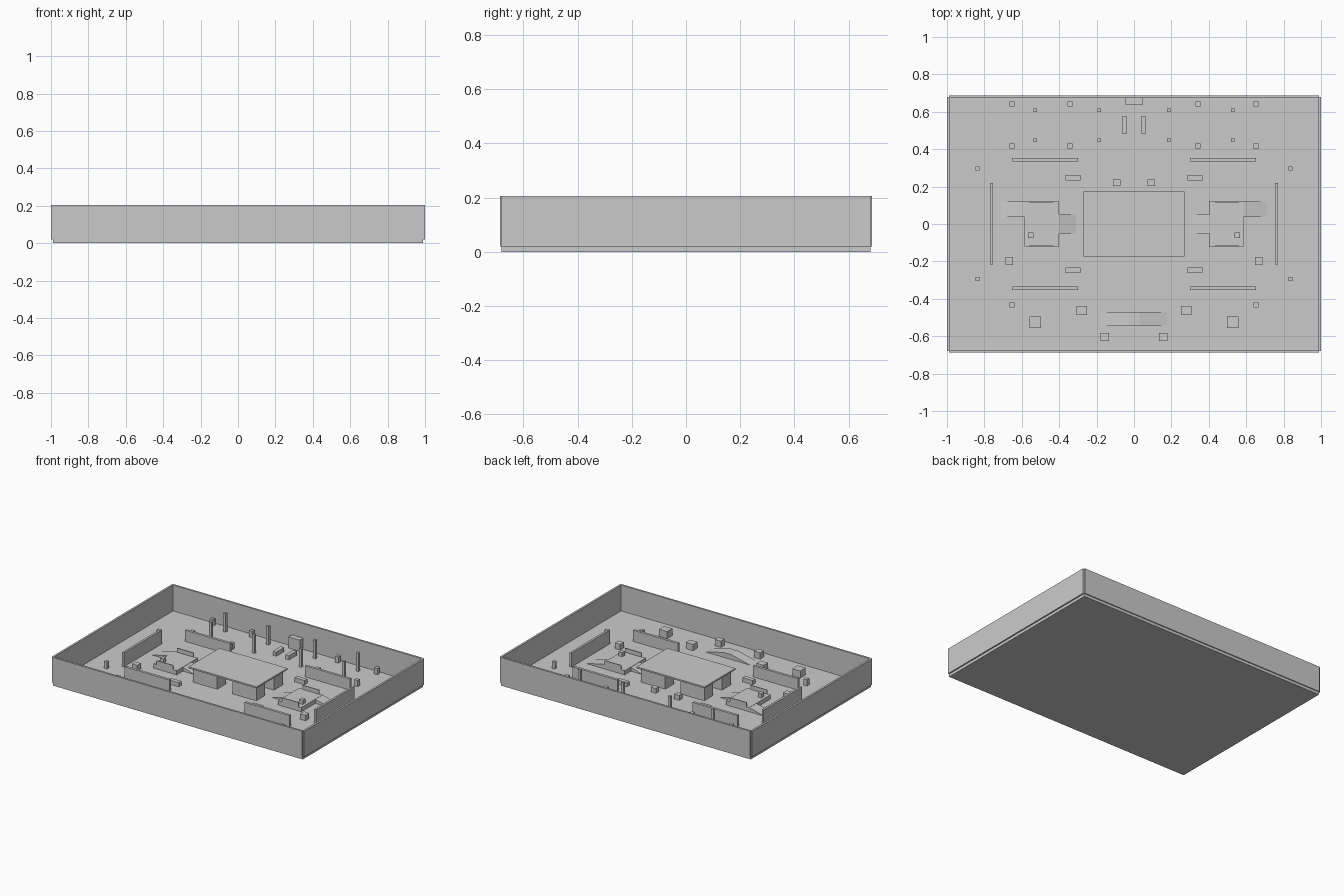
import bpy, bmesh

if "Cube" in bpy.data.objects:
    bpy.data.objects.remove(bpy.data.objects["Cube"])

FLOOR = 0.02


def mesh_object(name, bm):
    bmesh.ops.recalc_face_normals(bm, faces=bm.faces)
    me = bpy.data.meshes.new(name)
    bm.to_mesh(me)
    bm.free()
    ob = bpy.data.objects.new(name, me)
    bpy.context.collection.objects.link(ob)
    return ob


def box(name, x0, x1, y0, y1, z0, z1):
    bm = bmesh.new()
    bmesh.ops.create_cube(bm, size=1)
    for v in bm.verts:
        v.co = ((x0 + x1) / 2 + v.co.x * (x1 - x0),
                (y0 + y1) / 2 + v.co.y * (y1 - y0),
                (z0 + z1) / 2 + v.co.z * (z1 - z0))
    return mesh_object(name, bm)


def prism(name, profile, y0, y1):
    # x-z profile extruded along y
    bm = bmesh.new()
    face = bm.faces.new([bm.verts.new((x, y0, z)) for x, z in profile])
    ext = bmesh.ops.extrude_face_region(bm, geom=[face])
    for g in ext["geom"]:
        if isinstance(g, bmesh.types.BMVert):
            g.co.y = y1
    return mesh_object(name, bm)


def prop(name, x, y, sx, sy, top, base=FLOOR):
    return box(name, x - sx / 2, x + sx / 2, y - sy / 2, y + sy / 2, base, top)


# Tray floor and perimeter walls
box("arena_floor", -0.99, 0.99, -0.68, 0.68, 0, FLOOR)
for s, side in ((-1, "a"), (1, "b")):
    prop("end_wall_" + side, s * 0.993, 0, 0.014, 1.36, 0.205)
    prop("long_wall_" + side, 0, s * 0.68, 1.98, 0.014, 0.205)

# Central roof on four corner blocks
box("center_roof", -0.27, 0.27, -0.175, 0.175, 0.124, 0.135)
for s in (-1, 1):
    for t in (-1, 1):
        prop("roof_support", s * 0.155, t * 0.10, 0.19, 0.10, 0.124)
        # long cover walls and low crates beside the center
        prop("cover_wall", s * 0.476, t * 0.343, 0.355, 0.018, 0.10)
        prop("low_barrier", s * 0.325, t * 0.248, 0.08, 0.03, 0.05)

# Front hump ramp
prism("hump_ramp", [(-0.18, FLOOR), (0.18, FLOOR), (0.03, 0.055), (-0.03, 0.055)],
      -0.545, -0.47)
# Back gate block
prop("gate_block", 0, 0.658, 0.09, 0.045, 0.10)

# Small props, repeated on both sides: name, x, y, size x, size y, top
PROPS = [
    ("bench", 0.05, 0.53, 0.027, 0.09, 0.05),
    ("center_crate", 0.093, 0.22, 0.04, 0.035, 0.055),
    ("side_crate", 0.667, -0.198, 0.042, 0.042, 0.06),
    ("barrel_block", 0.652, -0.432, 0.027, 0.027, 0.065),
    ("crate", 0.28, -0.463, 0.057, 0.048, 0.065),
    ("large_crate", 0.528, -0.525, 0.064, 0.06, 0.07),
    ("front_crate", 0.156, -0.605, 0.047, 0.043, 0.065),
    ("outer_block", 0.836, 0.297, 0.022, 0.022, 0.07),
    ("outer_block", 0.836, -0.295, 0.022, 0.022, 0.07),
]
for x in (0.342, 0.652):
    for y in (0.417, 0.642):
        PROPS.append(("back_block", x, y, 0.027, 0.025, 0.065))
for x in (0.186, 0.527):
    for y in (0.448, 0.608):
        PROPS.append(("tall_post", x, y, 0.019, 0.019, 0.153))

for s in (-1, 1):
    for name, x, y, sx, sy, top in PROPS:
        prop(name, s * x, y, sx, sy, top)
    # Side cover wall
    prop("side_cover_wall", s * 0.762, 0.002, 0.015, 0.435, 0.12)
    # Raised platform with rails, crate and two ramps
    prop("platform", s * 0.494, 0, 0.184, 0.24, 0.05)
    for t in (-1, 1):
        prop("platform_rail", s * 0.497, t * 0.117, 0.13, 0.006, 0.08, 0.05)
    prop("platform_crate", s * 0.552, -0.06, 0.028, 0.03, 0.08, 0.05)
    prism("outer_ramp", [(s * 0.58, FLOOR), (s * 0.71, FLOOR), (s * 0.58, 0.05)], 0.038, 0.12)
    prism("inner_ramp", [(s * 0.41, FLOOR), (s * 0.31, FLOOR), (s * 0.41, 0.05)], -0.05, 0.05)
